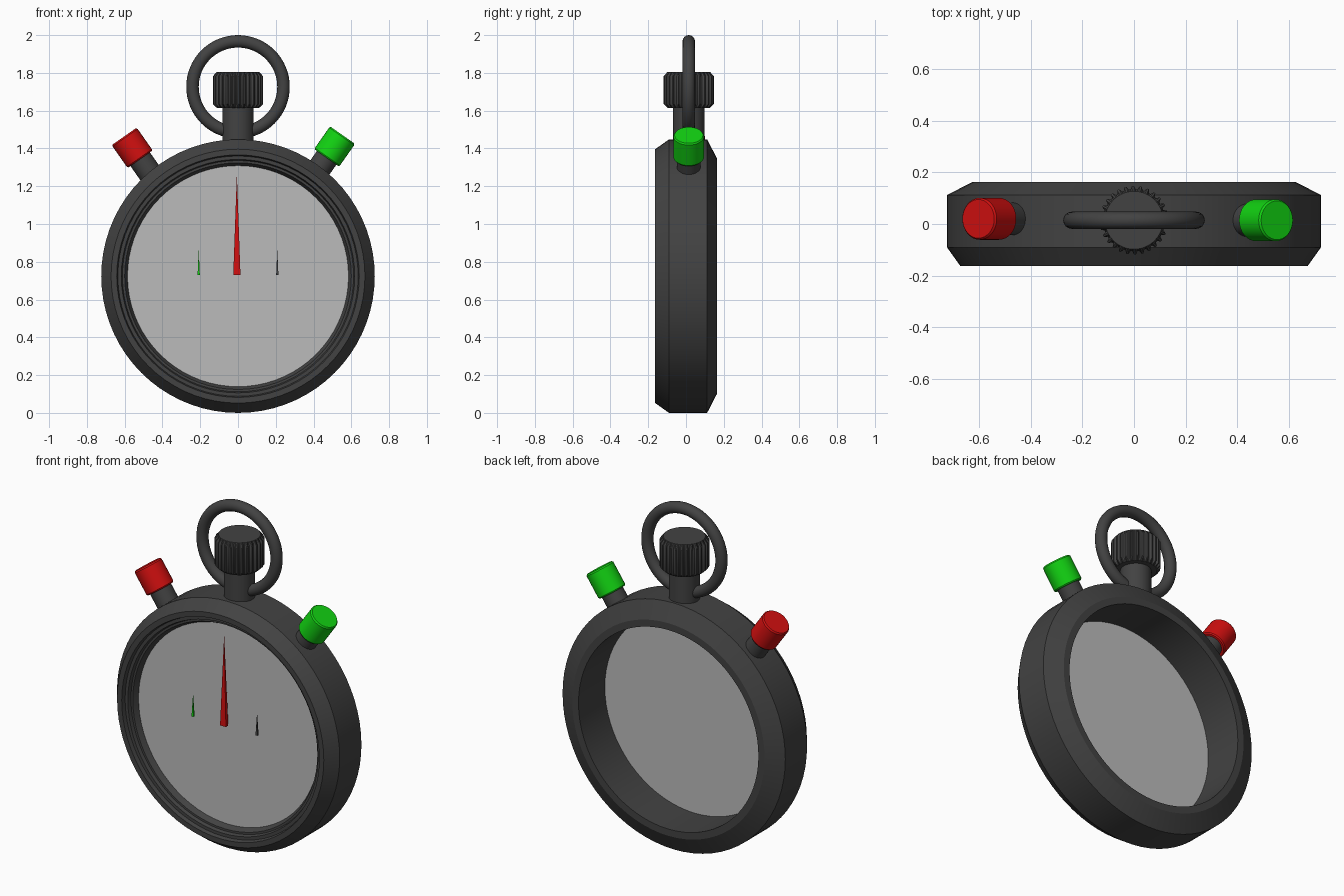
import bpy, bmesh, math
from mathutils import Matrix, Vector

old = bpy.data.objects.get("Cube")
if old:
    bpy.data.objects.remove(old, do_unlink=True)


def material(name, rgb):
    m = bpy.data.materials.new(name)
    m.use_nodes = True
    m.diffuse_color = (*rgb, 1)
    bsdf = next(n for n in m.node_tree.nodes if n.type == 'BSDF_PRINCIPLED')
    bsdf.inputs["Base Color"].default_value = (*rgb, 1)
    return m


DARK = material("dark grey", (0.055, 0.055, 0.055))
GREY = material("dial grey", (0.5, 0.5, 0.5))
RED = material("red", (0.65, 0.005, 0.005))
GREEN = material("green", (0.006, 0.65, 0.006))

CENTRE_Z = 0.724   # middle of the case
AXIS_Y = 0.0145    # depth of crown, bow and buttons


def finish(bm, name, mat, matrix=Matrix(), angle=30):
    bmesh.ops.recalc_face_normals(bm, faces=bm.faces)
    me = bpy.data.meshes.new(name)
    bm.to_mesh(me)
    bm.free()
    me.transform(matrix)
    me.materials.append(mat)
    ob = bpy.data.objects.new(name, me)
    bpy.context.collection.objects.link(ob)
    if angle:
        bpy.ops.object.select_all(action='DESELECT')
        ob.select_set(True)
        bpy.context.view_layer.objects.active = ob
        bpy.ops.object.shade_smooth_by_angle(angle=math.radians(angle))
    return ob


def lathe(name, profile, mat, matrix=Matrix(), n=32, closed=False, ripple=None, angle=30):
    """Revolve (radius, height) points about local z; ends are capped unless closed."""
    bm = bmesh.new()
    rings = []
    for k, (r, h) in enumerate(profile):
        ring = []
        for i in range(n):
            a = 2 * math.pi * i / n
            rr = r + (ripple(k, i) if ripple else 0)
            ring.append(bm.verts.new((rr * math.cos(a), rr * math.sin(a), h)))
        rings.append(ring)
    pairs = list(zip(rings, rings[1:]))
    if closed:
        pairs.append((rings[-1], rings[0]))
    else:
        bm.faces.new(rings[0])
        bm.faces.new(rings[-1])
    for a, b in pairs:
        for i in range(n):
            j = (i + 1) % n
            bm.faces.new((a[i], a[j], b[j], b[i]))
    return finish(bm, name, mat, matrix, angle)


# Local z becomes +y (towards the back)
to_back = Matrix.Translation((0, 0, CENTRE_Z)) @ Matrix.Rotation(-math.pi / 2, 4, 'X')

# Case: bevelled open ring with a stepped front bezel
lathe("case", [
    (0.585, 0.163), (0.625, 0.163), (0.724, 0.112), (0.724, -0.09),
    (0.672, -0.163), (0.642, -0.163), (0.636, -0.14), (0.618, -0.14),
    (0.612, -0.12), (0.60, -0.12), (0.585, -0.09)],
    DARK, to_back, n=72, closed=True, angle=25)

# Dial plate
lathe("dial", [(0.587, -0.088), (0.587, -0.082)], GREY, to_back, n=72)


# Hands: slim tapering pyramids standing off the dial
def hand(name, x, half_width, depth, length, mat):
    bm = bmesh.new()
    z, y = 0.73, -0.12
    base = [bm.verts.new((x + sx * half_width, y + sy * depth / 2, z))
            for sx, sy in ((-1, -1), (1, -1), (1, 1), (-1, 1))]
    tip = bm.verts.new((x, y, z + length))
    bm.faces.new(base)
    for i in range(4):
        bm.faces.new((base[i], base[(i + 1) % 4], tip))
    finish(bm, name, mat, angle=0)


hand("main_hand", -0.006, 0.019, 0.022, 0.535, RED)
hand("left_dial_hand", 0.208, 0.006, 0.012, 0.135, DARK)
hand("right_dial_hand", -0.208, 0.006, 0.012, 0.135, GREEN)

# Crown stem and knurled crown
up = Matrix.Translation((0, AXIS_Y, 0))
lathe("crown_stem", [(0.083, 1.40), (0.083, 1.63)], DARK, up)
lathe("crown", [(0.112, 1.615), (0.124, 1.635), (0.124, 1.782), (0.112, 1.806)], DARK, up,
      n=112, angle=35,
      ripple=lambda k, i: (0.009 if i % 4 < 2 else -0.004) if k in (1, 2) else 0)

# Bow ring through the crown stem
bow = Matrix.Translation((0, AXIS_Y, 1.726)) @ Matrix.Rotation(math.pi / 2, 4, 'X')
tube = [(0.241 + 0.033 * math.cos(t * math.pi / 8), 0.033 * math.sin(t * math.pi / 8))
        for t in range(16)]
lathe("bow_ring", tube, DARK, bow, n=64, closed=True, angle=40)

# Side buttons: dark stem with a coloured cap, tilted outwards
for side, x, z, y, mat in (("right", -0.560, 1.403, 0.02, RED),
                           ("left", 0.511, 1.41, AXIS_Y, GREEN)):
    tilt = math.copysign(math.radians(35), x)
    frame = Matrix.Translation((x, y, z)) @ Matrix.Rotation(tilt, 4, 'Y')
    lathe(side + "_button_stem", [(0.063, -0.225), (0.063, -0.06)], DARK, frame)
    lathe(side + "_button_cap",
          [(0.076, -0.073), (0.081, -0.066), (0.081, 0.066), (0.075, 0.074)], mat, frame)
